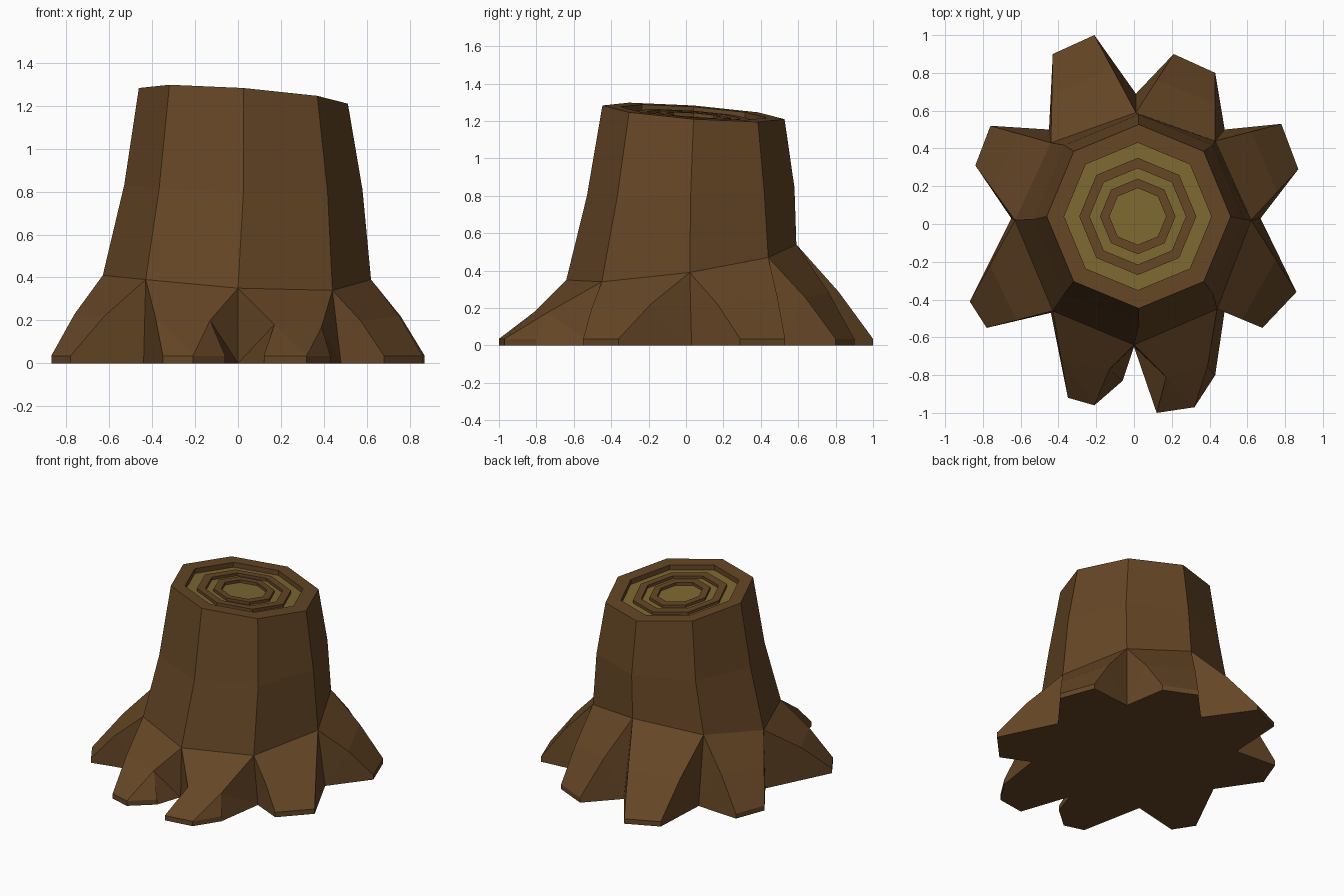
import bpy, bmesh
from math import cos, sin, pi
from mathutils import Vector

if "Cube" in bpy.data.objects:
    bpy.data.objects.remove(bpy.data.objects["Cube"], do_unlink=True)


def material(name, rgb):
    mat = bpy.data.materials.new(name)
    mat.use_nodes = True
    mat.diffuse_color = (*rgb, 1)
    mat.node_tree.nodes["Principled BSDF"].inputs["Base Color"].default_value = (*rgb, 1)
    return mat


SIDES = 8
BARK, WOOD = 0, 1
bm = bmesh.new()


def octagon(cx, cy, radius, height):
    """Ring of vertices whose height is a function of x and y."""
    ring = []
    for k in range(SIDES):
        a = 2 * pi * k / SIDES
        x, y = cx + radius * cos(a), cy + radius * sin(a)
        ring.append(bm.verts.new((x, y, height(x, y))))
    return ring


def face(verts, mat=BARK):
    bm.faces.new(verts).material_index = mat


def bridge(lower, upper, mat=BARK):
    for k in range(SIDES):
        n = (k + 1) % SIDES
        face((lower[k], lower[n], upper[n], upper[k]), mat)


def cut(depth):
    """Slanted saw cut, lowered by depth."""
    return lambda x, y: 1.251 - 0.075 * (x + y) - depth


# Flared collar where the trunk meets the roots
collar = [bm.verts.new(p) for p in (
    (.62, .02, .39), (.43, .44, .47), (.01, .59, .54), (-.44, .43, .48),
    (-.63, .02, .41), (-.43, -.46, .39), (0, -.64, .35), (.44, -.45, .34))]

# Trunk
middle = octagon(.025, .025, .555, lambda x, y: .82 + .04 * y - .02 * x)
top = octagon(.025, .04, .487, cut(0))
bridge(collar, middle)
bridge(middle, top)

# Growth rings: alternating raised bark bands and sunken wood bands
LOW, HIGH = .035, .015
previous = top
bands = ((.39, 0, LOW), (.31, LOW, HIGH), (.255, HIGH, LOW),
         (.2, LOW, HIGH), (.15, HIGH, LOW))
for radius, outer_depth, inner_depth in bands:
    edge = octagon(.02, .04, radius, cut(outer_depth))
    step = octagon(.02, .04, radius, cut(inner_depth))
    bridge(previous, edge, WOOD if outer_depth == LOW else BARK)
    bridge(edge, step)
    previous = step
face(previous, WOOD)

# Ground points between the roots
valleys = [bm.verts.new((x, y, 0)) for x, y in (
    (.67, .03), (.48, .5), (.01, .69), (-.45, .5),
    (-.65, .03), (-.44, -.47), (0, -.65), (.48, -.46))]

# Root tips, counter-clockwise
tips = (
    ((.87, .29), (.78, .53)),
    ((.43, .8), (.21, .9)),
    ((-.21, 1), (-.43, .9)),
    ((-.76, .52), (-.84, .31)),
    ((-.87, -.41), (-.78, -.55)),
    ((-.35, -.92), (-.21, -.96), (-.06, -.83)),
    ((.12, -1), (.32, -.97), (.43, -.8)),
    ((.68, -.55), (.86, -.36)))
special_knees = {(5, -1): (-.13, -.77, .2), (6, 0): (.17, -.81, .18),
                 (6, -1): (.39, -.75, .17)}


def knee(root, end, ring_vert, tip):
    """Bend of a root edge, partway from collar to tip."""
    point = ring_vert.co.lerp(tip.co, .55) + Vector((0, 0, .025))
    return bm.verts.new(special_knees.get((root, end), point))


# Roots
footprint = []
for k, outline in enumerate(tips):
    n = (k + 1) % SIDES
    upper = [bm.verts.new((x, y, .035)) for x, y in outline]
    lower = [bm.verts.new((x, y, 0)) for x, y in outline]
    first = knee(k, 0, collar[k], upper[0])
    last = knee(k, -1, collar[n], upper[-1])
    face((collar[k], first, last, collar[n]))
    if len(upper) == 2:
        face((first, *upper, last))
    else:
        face((first, upper[0], upper[1]))
        face((first, upper[1], last))
        face((last, upper[1], upper[2]))
    for i in range(len(upper) - 1):
        face((upper[i], lower[i], lower[i + 1], upper[i + 1]))
    face((collar[k], valleys[k], first))
    face((first, valleys[k], lower[0], upper[0]))
    face((collar[n], last, valleys[n]))
    face((last, upper[-1], lower[-1], valleys[n]))
    footprint += [valleys[k], *lower]

# Flat underside
face(footprint[::-1])

bmesh.ops.recalc_face_normals(bm, faces=bm.faces[:])
mesh = bpy.data.meshes.new("tree_stump")
bm.to_mesh(mesh)
bm.free()
mesh.materials.append(material("bark brown", (.130, .061, .019)))
mesh.materials.append(material("wood yellow", (.205, .138, .030)))
stump = bpy.data.objects.new("tree_stump", mesh)
bpy.context.collection.objects.link(stump)
